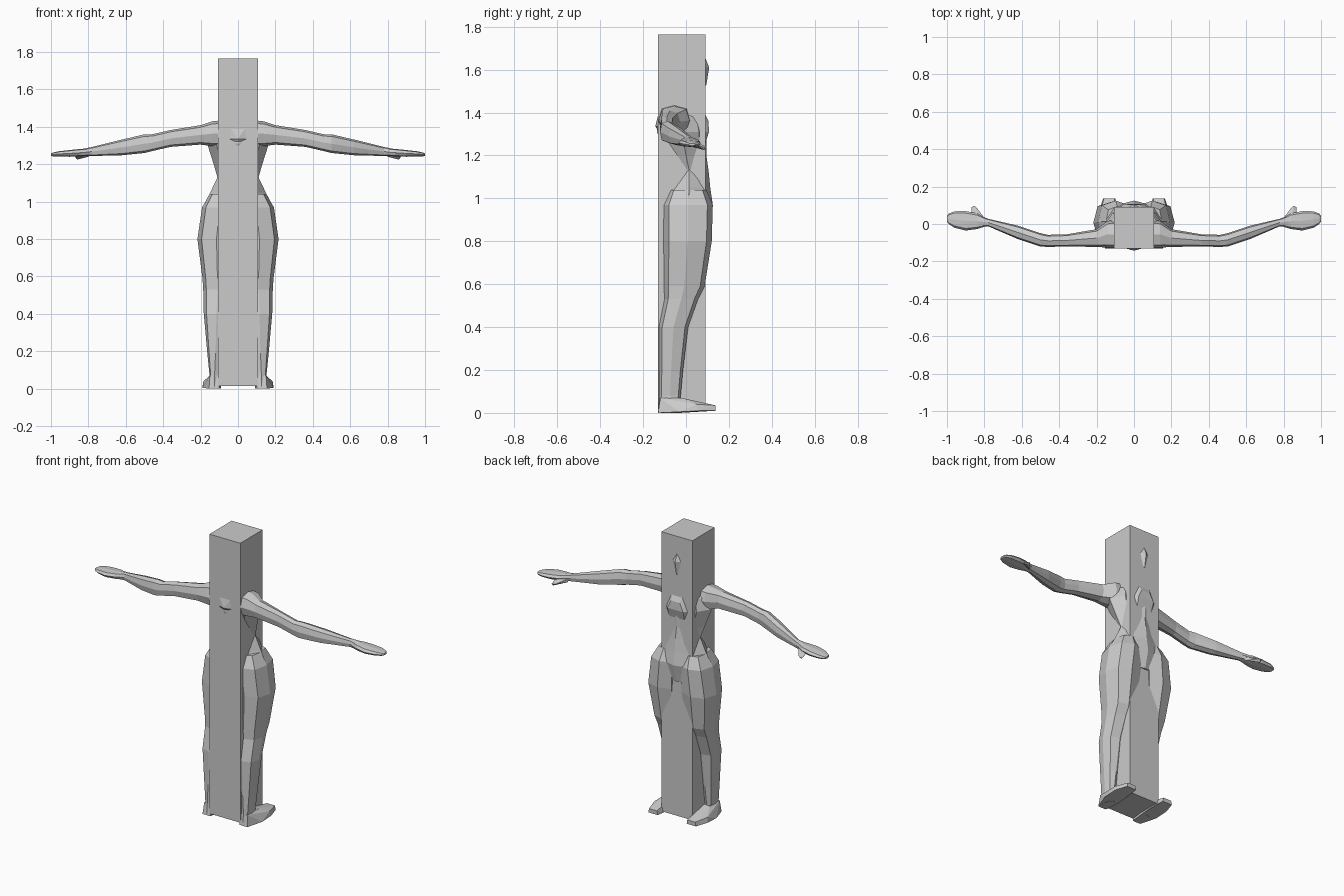
import bpy, bmesh, math


def loft(name, rings, axis="z", sides=8, mirror=False, diag=0.78):
    """Skin rings (position, centre_a, centre_b, half_a, half_b) along an axis."""
    bm = bmesh.new()
    loops = []
    for p, ca, cb, ha, hb in rings:
        loop = []
        for i in range(sides):
            t = 2 * math.pi * i / sides
            k = diag / 0.7071 if sides == 8 and i % 2 else 1
            a, b = ca + ha * k * math.cos(t), cb + hb * k * math.sin(t)
            co = {"z": (a, b, p), "x": (p, a, b), "y": (a, p, b)}[axis]
            loop.append(bm.verts.new(co))
        loops.append(loop)
    for lo, hi in zip(loops, loops[1:]):
        for i in range(sides):
            j = (i + 1) % sides
            bm.faces.new((lo[i], lo[j], hi[j], hi[i]))
    bm.faces.new(loops[0])
    bm.faces.new(loops[-1])
    bmesh.ops.recalc_face_normals(bm, faces=bm.faces)
    return finish(name, bm, mirror)


def finish(name, bm, mirror=False):
    me = bpy.data.meshes.new(name)
    bm.to_mesh(me)
    bm.free()
    ob = bpy.data.objects.new(name, me)
    bpy.context.collection.objects.link(ob)
    if mirror:
        ob.modifiers.new("mirror", "MIRROR").use_axis[0] = True
    return ob


def hull(name, points, mirror=False):
    """Convex low-poly lump around a few points."""
    bm = bmesh.new()
    for p in points:
        bm.verts.new(p)
    res = bmesh.ops.convex_hull(bm, input=bm.verts)
    bmesh.ops.delete(bm, geom=[g for g in res["geom_interior"]
                               if isinstance(g, bmesh.types.BMVert)], context="VERTS")
    return finish(name, bm, mirror)


# square pillar running through the figure
bpy.ops.mesh.primitive_cube_add(size=1, location=(0, -0.02, 0.89))
pillar = bpy.context.object
pillar.name = "pillar"
pillar.scale = (0.214, 0.22, 1.75)

# trunk: hips, waist, chest, neck  (z, cx, cy, hx, hy)
loft("torso", [
    (0.86, 0, 0.01, 0.15, 0.09), (0.97, 0, 0.01, 0.19, 0.115),
    (1.05, 0, 0.015, 0.148, 0.098), (1.13, 0, 0.015, 0.11, 0.09),
    (1.20, 0, 0.00, 0.13, 0.095), (1.31, 0, -0.02, 0.165, 0.115),
    (1.38, 0, -0.025, 0.14, 0.105), (1.44, 0, -0.04, 0.07, 0.06),
    (1.52, 0, -0.02, 0.05, 0.05)], diag=0.7)

# chest bump, upper back ridge
hull("chest", [(x, y, z) for x in (-1, 1) for x, y, z in (
    (x * 0.055, 0.107, 1.31), (x * 0.095, 0.07, 1.31), (x * 0.04, 0.08, 1.41),
    (x * 0.05, 0.08, 1.22), (x * 0.03, 0.105, 1.36))])
hull("upper_back", [(-0.08, -0.12, 1.335), (0.08, -0.12, 1.335), (0, -0.143, 1.335),
                    (0, -0.12, 1.30), (-0.05, -0.125, 1.41), (0.05, -0.125, 1.41)])

# head with the face just breaking the pillar front
loft("head", [(1.49, 0, 0.02, 0.03, 0.04), (1.53, 0, 0.02, 0.055, 0.075),
              (1.61, 0, 0.005, 0.075, 0.103), (1.68, 0, -0.01, 0.075, 0.09),
              (1.74, 0, -0.02, 0.04, 0.05)], diag=0.68)

# legs  (z, cx, cy, hx, hy)
loft("leg", [
    (0.0, 0.125, -0.08, 0.028, 0.05), (0.08, 0.125, -0.075, 0.028, 0.05),
    (0.19, 0.12, -0.07, 0.044, 0.055), (0.40, 0.115, -0.058, 0.068, 0.068),
    (0.53, 0.11, -0.022, 0.076, 0.078), (0.59, 0.11, -0.008, 0.08, 0.095),
    (0.80, 0.115, 0.008, 0.102, 0.112), (0.97, 0.098, 0.01, 0.094, 0.115),
    (1.04, 0.09, 0.01, 0.06, 0.085)], mirror=True)

# feet, toes pointing to +y
hull("foot", [(x, y, z) for x, y, z in (
    (0.10, -0.13, 0), (0.155, -0.13, 0), (0.09, -0.03, 0.0), (0.19, -0.03, 0.005),
    (0.10, 0.137, 0.01), (0.165, 0.137, 0.01), (0.105, 0.137, 0.035), (0.16, 0.137, 0.035),
    (0.19, 0.06, 0.01), (0.185, 0.05, 0.04), (0.09, 0.06, 0.01), (0.105, -0.02, 0.07),
    (0.15, -0.02, 0.07), (0.105, -0.12, 0.07), (0.15, -0.12, 0.07))], mirror=True)

# arms  (x, cy, cz, hy, hz)
loft("arm", [
    (0.07, -0.055, 1.365, 0.075, 0.072), (0.14, -0.055, 1.363, 0.072, 0.066),
    (0.20, -0.075, 1.357, 0.047, 0.052), (0.36, -0.088, 1.338, 0.033, 0.045),
    (0.46, -0.09, 1.315, 0.032, 0.045), (0.50, -0.085, 1.31, 0.036, 0.05),
    (0.62, -0.045, 1.29, 0.036, 0.042), (0.78, 0.008, 1.268, 0.02, 0.024),
    (0.83, 0.015, 1.263, 0.033, 0.02)], axis="x", mirror=True)

# hands: flat mitten and thumb
loft("hand", [(0.79, 0.008, 1.266, 0.02, 0.02), (0.84, 0.015, 1.262, 0.042, 0.02),
              (0.90, 0.017, 1.258, 0.052, 0.018), (0.96, 0.024, 1.255, 0.044, 0.014),
              (0.99, 0.028, 1.252, 0.028, 0.010), (1.0, 0.028, 1.251, 0.015, 0.006)],
     axis="x", mirror=True)
hull("thumb", [(0.79, 0.02, 1.265), (0.84, 0.03, 1.27), (0.87, 0.05, 1.25), (0.80, 0.03, 1.24),
               (0.855, 0.098, 1.24), (0.868, 0.09, 1.235), (0.86, 0.085, 1.225),
               (0.84, 0.085, 1.24)], mirror=True)
